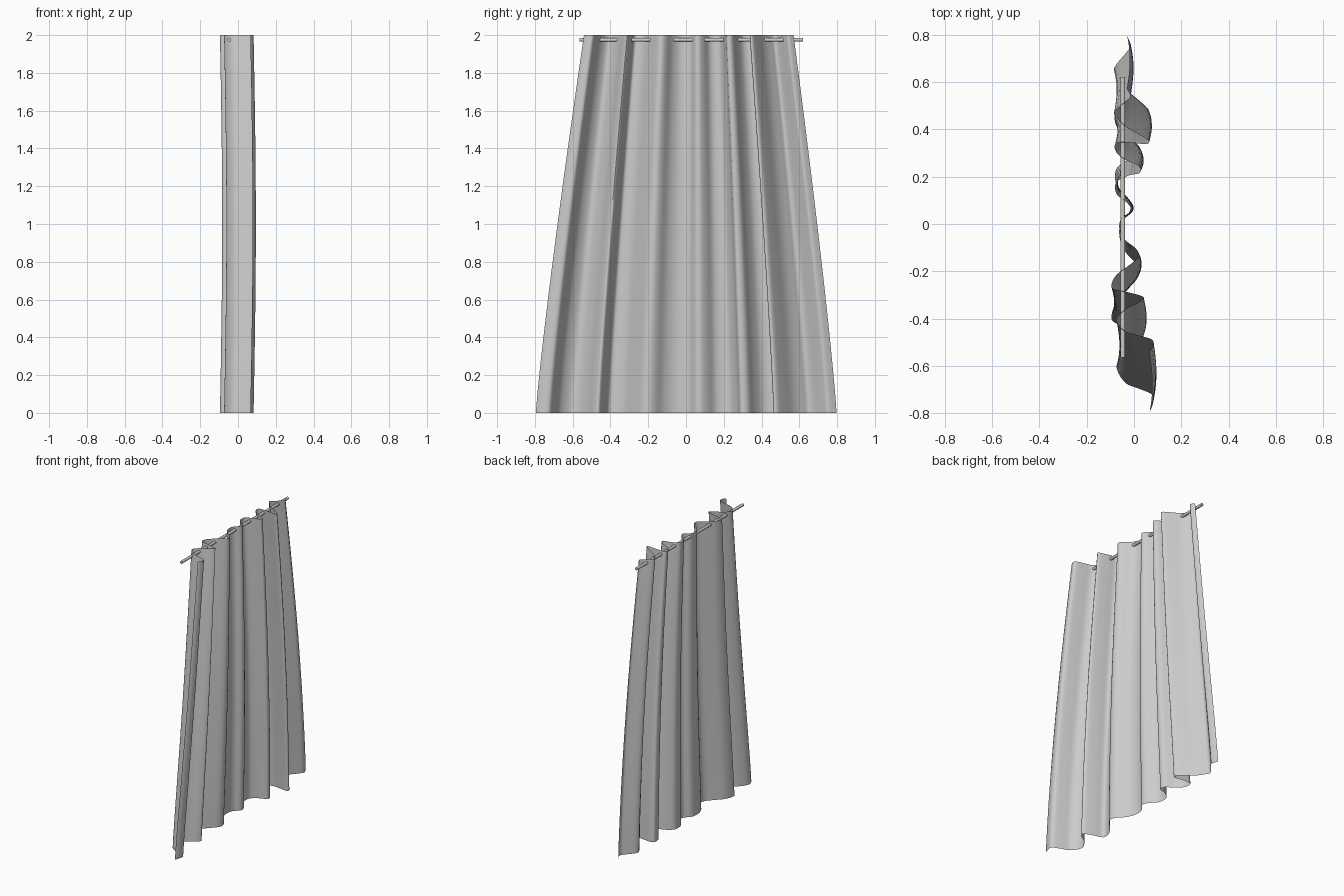
import bpy, math
from mathutils import Vector

if "Cube" in bpy.data.objects:
    bpy.data.objects.remove(bpy.data.objects["Cube"])

# Hem profile of the pleats (x, y); it narrows towards the rod
HEM = [(0.065, -0.795), (0.078, -0.765), (0.078, -0.722), (0.02, -0.695),
       (-0.035, -0.672), (-0.07, -0.62), (-0.068, -0.58), (-0.03, -0.53), (0.025, -0.49),
       (0.038, -0.46), (-0.03, -0.432), (-0.085, -0.415), (-0.095, -0.385),
       (-0.075, -0.33), (-0.03, -0.28), (0.01, -0.235), (0.02, -0.2),
       (0.005, -0.165), (-0.035, -0.12), (-0.058, -0.07), (-0.062, -0.02), (-0.05, 0.02),
       (-0.02, 0.05), (-0.015, 0.08), (-0.035, 0.115), (-0.07, 0.155),
       (-0.08, 0.2), (-0.07, 0.24), (-0.02, 0.275), (0.025, 0.29),
       (0.02, 0.33), (-0.03, 0.365), (-0.07, 0.405), (-0.082, 0.45),
       (-0.065, 0.474), (0.0, 0.47), (0.055, 0.464), (0.06, 0.485),
       (0.02, 0.523), (-0.035, 0.57), (-0.07, 0.62), (-0.083, 0.66),
       (-0.03, 0.727), (-0.014, 0.755), (-0.03, 0.797)]
HEIGHT, ROWS, STEPS = 2.0, 24, 4


def smooth_path(pts, steps):
    """Catmull-Rom curve through the points."""
    p = [Vector(q) for q in pts]
    p = [2 * p[0] - p[1]] + p + [2 * p[-1] - p[-2]]
    out = []
    for a, b, c, d in zip(p, p[1:], p[2:], p[3:]):
        for k in range(steps):
            t = k / steps
            out.append(0.5 * (2 * b + (c - a) * t + (2 * a - 5 * b + 4 * c - d) * t * t
                              + (3 * b - a - 3 * c + d) * t ** 3))
    return out + [p[-2]]


# Pleated cloth sheet
path = smooth_path(HEM, STEPS)
n = len(path)
verts, faces = [], []
for r in range(ROWS + 1):
    t = r / ROWS
    k = t ** 1.15
    for q in path:
        verts.append((q.x + 0.012 * math.sin(math.pi * t),
                      q.y * (1 - 0.303 * k) + 0.014 * k, HEIGHT * t))
for r in range(ROWS):
    for i in range(n - 1):
        a = r * n + i
        faces.append((a, a + 1, a + n + 1, a + n))
mesh = bpy.data.meshes.new("curtain")
mesh.from_pydata(verts, [], faces)
curtain = bpy.data.objects.new("curtain", mesh)
bpy.context.collection.objects.link(curtain)
bpy.ops.object.select_all(action='DESELECT')
curtain.select_set(True)
bpy.context.view_layer.objects.active = curtain
bpy.ops.object.shade_smooth_by_angle(angle=math.radians(50))

# Rod threaded through the pleats
bpy.ops.mesh.primitive_cylinder_add(vertices=16, radius=0.01, depth=1.185,
                                    location=(-0.047, 0.028, 1.975),
                                    rotation=(math.pi / 2, 0, 0))
rod = bpy.context.object
rod.name = "curtain_rod"
bpy.ops.object.shade_smooth_by_angle(angle=math.radians(40))
